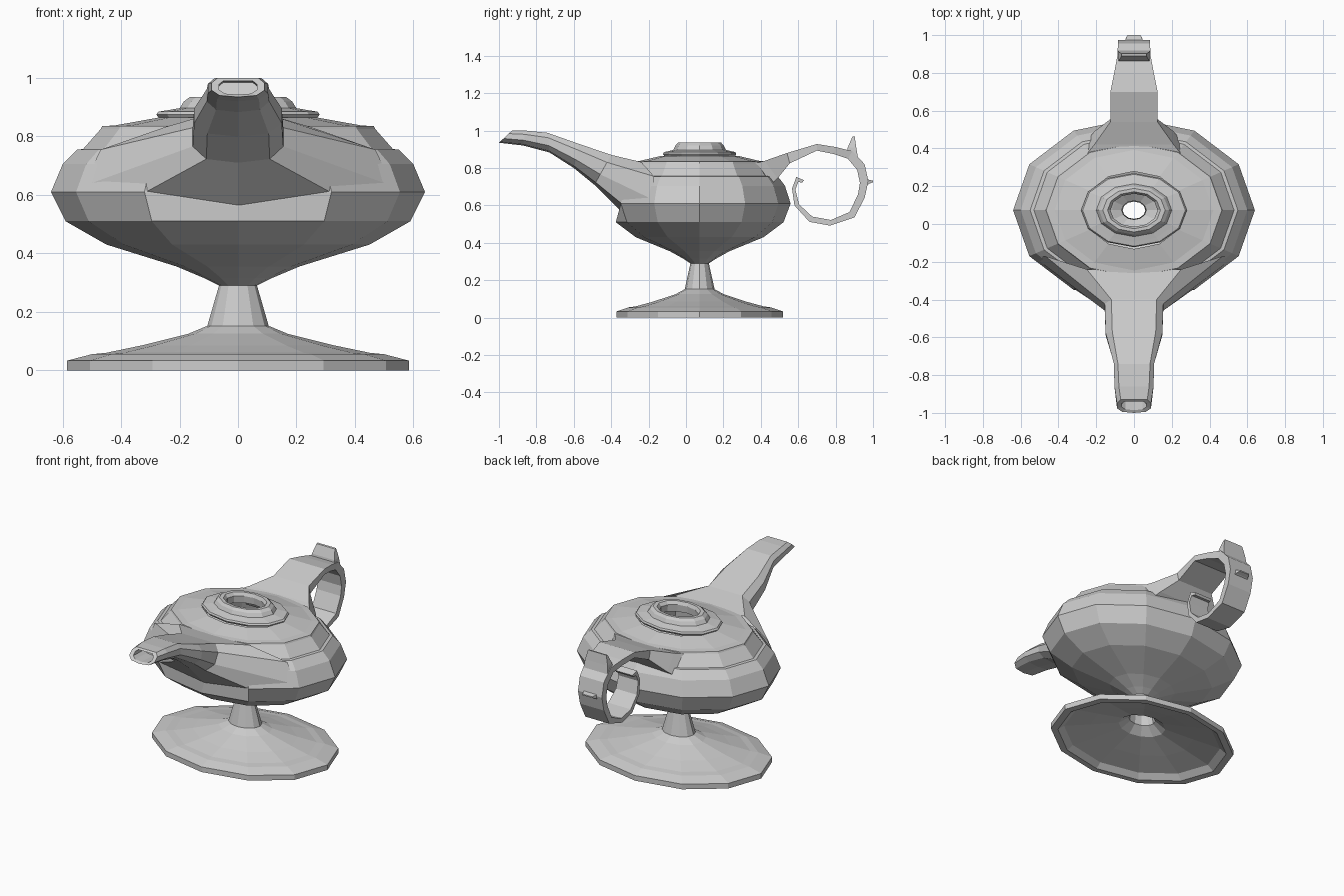
import bpy, bmesh
from math import cos, sin, pi

CY = 0.073          # y of the lamp axis
SIDES = 12


def finish(name, bm):
    bmesh.ops.recalc_face_normals(bm, faces=bm.faces)
    me = bpy.data.meshes.new(name)
    bm.to_mesh(me)
    bm.free()
    ob = bpy.data.objects.new(name, me)
    bpy.context.collection.objects.link(ob)
    return ob


def skin(name, rings, cap_start=False, cap_end=False):
    """Join closed rings of equal point count with quads."""
    bm = bmesh.new()
    vs = [[bm.verts.new(p) for p in r] for r in rings]
    n = len(rings[0])
    for a, b in zip(vs, vs[1:]):
        for i in range(n):
            j = (i + 1) % n
            bm.faces.new((a[i], a[j], b[j], b[i]))
    if cap_start:
        bm.faces.new(vs[0])
    if cap_end:
        bm.faces.new(vs[-1])
    return finish(name, bm)


def oval_lathe(name, profile, ratio=0.76):
    rings = [[(r * cos(2 * pi * k / SIDES), CY + ratio * r * sin(2 * pi * k / SIDES), z)
              for k in range(SIDES)] for r, z in profile]
    return skin(name, rings)


def mirrored(half):
    """Half ring (x >= 0) -> full closed ring."""
    return half + [(-x, y, z) for x, y, z in reversed(half) if x > 0]


def strap(name, sections):
    """Rectangular band; section = outer y, z, inner y, z, half width."""
    rings = [mirrored([(w, yo, zo), (w, yi, zi)]) for yo, zo, yi, zi, w in sections]
    return skin(name, rings, True, True)


# foot and hollow stem
oval_lathe("foot", [(.06, .29), (.085, .15), (.15, .105), (.33, .065), (.50, .03),
                    (.54, 0), (.585, 0), (.585, .033), (.50, .055), (.45, .06),
                    (.33, .085), (.17, .125), (.105, .152), (.065, .29)])

# bowl, front vertex flattened below the spout
bowl = oval_lathe("bowl", [(.065, .29), (.115, .315), (.21, .355), (.45, .43), (.59, .51),
                           (.64, .61), (.60, .705), (.55, .755), (.53, .757),
                           (.47, .825), (.465, .835), (.42, .838), (.27, .865)])
for v in bowl.data.vertices:
    if abs(v.co.x) < .01 and v.co.y < -.3 and .6 < v.co.z < .8:
        v.co.y = -.345
        if v.co.z < .65:
            v.co.z = .56

# stepped collar with open mouth
oval_lathe("collar", [(.27, .863), (.28, .875), (.272, .885), (.24, .89), (.20, .897),
                      (.185, .92), (.165, .935), (.14, .935), (.125, .915), (.13, .87)], .70)


# spout: bottom y, z, top y, z, side half width, top half width
def spout_ring(yb, zb, yt, zt, w, wt):
    def at(t, x):
        return (x, yb + (yt - yb) * t, zb + (zt - zb) * t)
    return mirrored([at(0, 0), at(.08, w * .7), at(.35, w), at(.75, w), at(1, wt)])


root = mirrored([(0, -.34, .56), (.315, -.345, .61), (.53, -.175, .63),
                 (.47, -.17, .755), (.25, -.24, .832)])
spout = [root] + [spout_ring(*s) for s in [
    (-.49, .71, -.40, .87, .155, .12),
    (-.60, .80, -.57, .928, .15, .115),
    (-.73, .883, -.74, .988, .107, .085),
    (-.87, .92, -.86, 1.0, .103, .08),
    (-1.0, .935, -.93, 1.0, .09, .07),
    (-.985, .943, -.94, .99, .065, .05),
    (-.86, .935, -.84, .985, .065, .05)]]
skin("spout", spout, cap_end=True)

# curled handle
strap("handle", [
    (.37, .825, .44, .70, .25), (.42, .838, .49, .745, .21), (.54, .88, .555, .825, .125),
    (.70, .928, .70, .893, .125), (.80, .912, .79, .875, .105), (.89, .89, .865, .85, .088),
    (.955, .82, .915, .79, .085), (.975, .73, .93, .72, .085), (.955, .64, .92, .66, .085),
    (.90, .535, .875, .565, .085), (.77, .492, .775, .522, .085), (.66, .512, .675, .54, .08),
    (.58, .60, .605, .605, .075), (.567, .69, .585, .685, .07), (.59, .752, .60, .725, .065),
    (.63, .735, .622, .722, .06)])

# thumb rest and small outer spur on the handle
strap("thumb_rest", [(.92, .85, .86, .88, .085), (.91, .91, .865, .91, .08),
                     (.902, .97, .89, .968, .065)])
strap("handle_spur", [(.955, .75, .955, .70, .05), (.975, .738, .978, .715, .045),
                      (1.0, .732, 1.0, .724, .035)])
